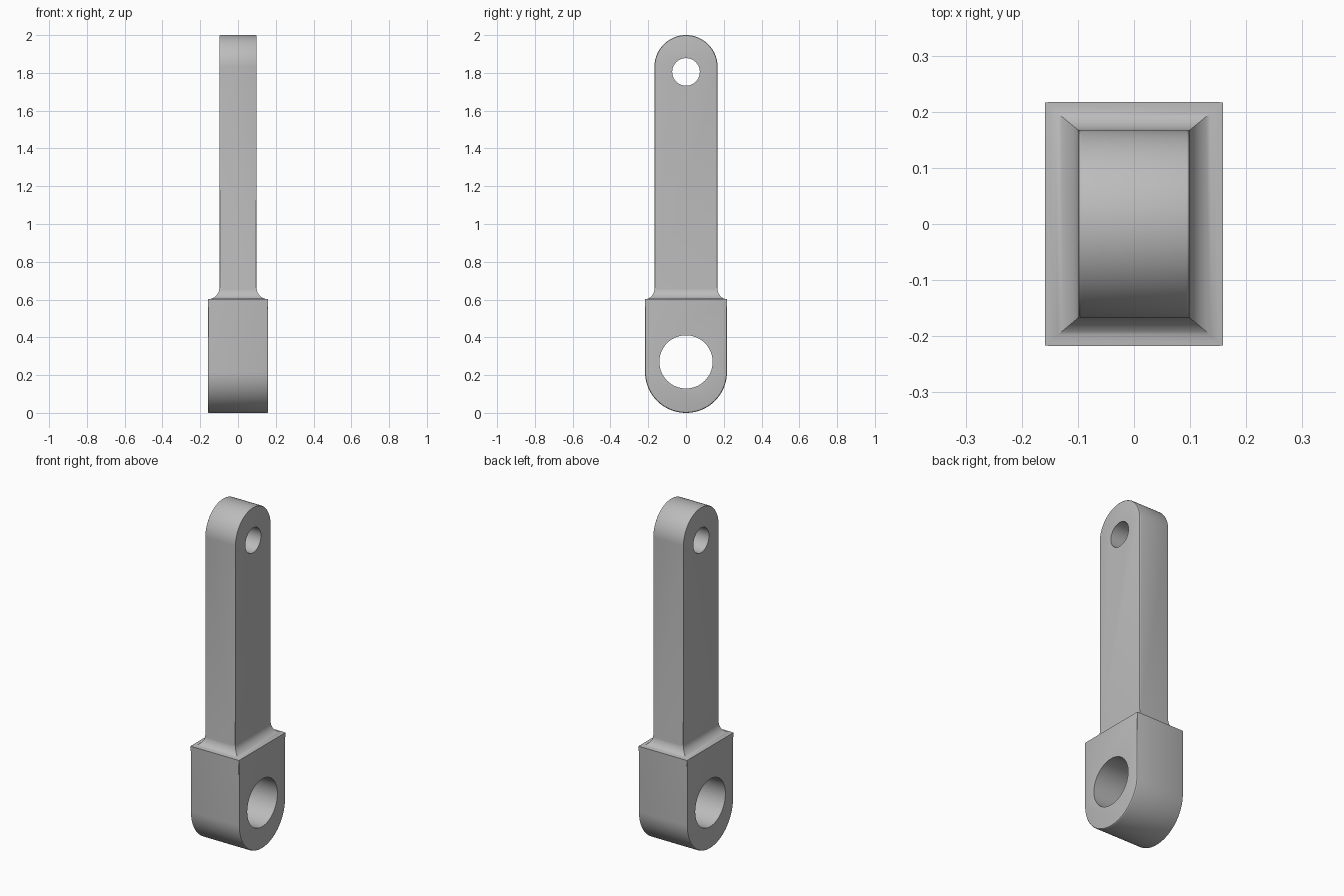
import bpy, bmesh
from math import sin, cos, pi

cube = bpy.data.objects.get("Cube")
if cube:
    bpy.data.objects.remove(cube, do_unlink=True)

steel = bpy.data.materials.new("grey_steel")
steel.use_nodes = True
grey = (0.5, 0.5, 0.5, 1)
steel.diffuse_color = grey
steel.node_tree.nodes["Principled BSDF"].inputs["Base Color"].default_value = grey


def loft(name, rings):
    """Skin a stack of equal-length rings into a closed solid."""
    bm = bmesh.new()
    loops = [[bm.verts.new(p) for p in ring] for ring in rings]
    for a, b in zip(loops, loops[1:]):
        for i in range(len(a)):
            j = (i + 1) % len(a)
            bm.faces.new((a[i], a[j], b[j], b[i]))
    bm.faces.new(loops[0])
    bm.faces.new(loops[-1])
    bmesh.ops.recalc_face_normals(bm, faces=bm.faces)
    mesh = bpy.data.meshes.new(name)
    bm.to_mesh(mesh)
    bm.free()
    mesh.materials.append(steel)
    obj = bpy.data.objects.new(name, mesh)
    bpy.context.collection.objects.link(obj)
    return obj


def round_ended(name, half_width, radius, z_arc, z_flat, soft):
    """Plate with one semicircular end, one flat end and softened rims."""
    side = 1 if z_arc > z_flat else -1

    def ring(x, r):
        arc = [(x, r * cos(pi * i / 48), z_arc + side * r * sin(pi * i / 48))
               for i in range(49)]
        return arc + [(x, -r, z_flat), (x, r, z_flat)]

    rim = [(half_width - soft * (1 - cos(a)), radius - soft * (1 - sin(a)))
           for a in (0, pi / 6, pi / 3, pi / 2)]
    return loft(name, [ring(-x, r) for x, r in rim] +
                [ring(x, r) for x, r in reversed(rim)])


def flare(name, inner, outer, z_low, height):
    """Concave skirt from the shank out to the block edges."""
    def ring(t, z):
        x, y = (a + (b - a) * t for a, b in zip(inner, outer))
        return [(-x, -y, z), (x, -y, z), (x, y, z), (-x, y, z)]

    angles = [pi / 2 * i / 12 for i in range(13)]
    rings = [ring(1 - sin(a), z_low + height * (1 - cos(a))) for a in angles]
    return loft(name, [ring(0.98, z_low - 0.05)] + rings)


def pin(name, radius, z):
    return loft(name, [[(x, radius * cos(2 * pi * i / 64), z + radius * sin(2 * pi * i / 64))
                        for i in range(64)] for x in (-0.4, 0.4)])


def combine(target, tool, operation):
    mod = target.modifiers.new(tool.name, "BOOLEAN")
    mod.operation = operation
    mod.solver = "EXACT"
    mod.object = tool
    bpy.context.view_layer.objects.active = target
    bpy.ops.object.modifier_apply(modifier=mod.name)
    bpy.data.objects.remove(tool, do_unlink=True)


# Solid parts: lower eye block, long shank, flared shoulder
rod = round_ended("connecting_rod", 0.159, 0.217, 0.217, 0.602, 0.006)
shank = round_ended("shank", 0.099, 0.167, 1.833, 0.47, 0.005)
shoulder = flare("shoulder", (0.0985, 0.1665), (0.1585, 0.2165), 0.602, 0.06)
combine(rod, shoulder, "UNION")
combine(rod, shank, "UNION")

# Through holes in the lower and upper eyes
combine(rod, pin("lower_hole", 0.141, 0.27), "DIFFERENCE")
combine(rod, pin("upper_hole", 0.073, 1.805), "DIFFERENCE")

bpy.ops.object.select_all(action="DESELECT")
rod.select_set(True)
bpy.context.view_layer.objects.active = rod
bpy.ops.object.shade_smooth_by_angle(angle=pi / 6)
